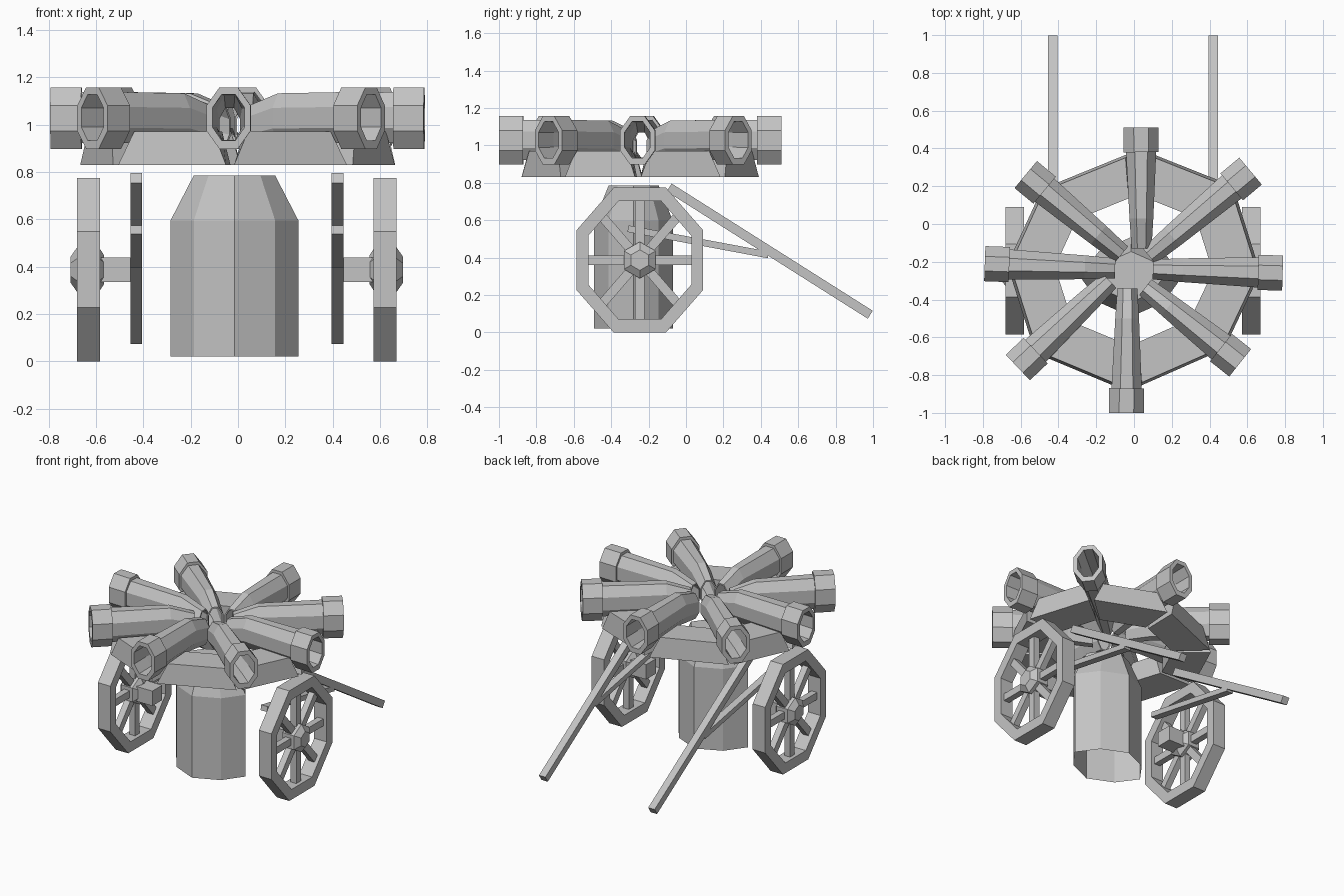
import bpy, bmesh, math
from mathutils import Vector

if "Cube" in bpy.data.objects:
    bpy.data.objects.remove(bpy.data.objects["Cube"], do_unlink=True)

grey = bpy.data.materials.new("plain_grey")
grey.use_nodes = True
grey.diffuse_color = (0.55, 0.55, 0.55, 1)
grey.node_tree.nodes["Principled BSDF"].inputs["Base Color"].default_value = (0.55, 0.55, 0.55, 1)


def finish(name, bm):
    """Turn a bmesh into a named flat-shaded object."""
    bmesh.ops.recalc_face_normals(bm, faces=bm.faces)
    mesh = bpy.data.meshes.new(name)
    bm.to_mesh(mesh)
    bm.free()
    mesh.materials.append(grey)
    obj = bpy.data.objects.new(name, mesh)
    bpy.context.collection.objects.link(obj)
    return obj


def loft(bm, rings, closed=False, open_start=False):
    """Skin a series of rings; closed joins the last to the first."""
    loops = [[bm.verts.new(p) for p in ring] for ring in rings]
    pairs = list(zip(loops, loops[1:]))
    if closed:
        pairs.append((loops[-1], loops[0]))
    else:
        bm.faces.new(loops[-1])
        if not open_start:
            bm.faces.new(loops[0])
    n = len(loops[0])
    for a, b in pairs:
        for i in range(n):
            j = (i + 1) % n
            bm.faces.new((a[i], a[j], b[j], b[i]))


def ngon(centre, u, v, turn=0.0, sides=8, odd=1.0):
    """Ring with half-axes u and v; turn is in steps, odd scales every second corner."""
    points = []
    for i in range(sides):
        a = math.tau * (i + turn) / sides
        points.append(centre + (u * math.cos(a) + v * math.sin(a)) * (odd if i % 2 else 1))
    return points


def bar(bm, a, b, u, v):
    """Box beam from a to b with half-sizes u and v."""
    loft(bm, [[p + u + v, p - u + v, p - u - v, p + u - v] for p in (a, b)])


X, Y, Z = Vector((1, 0, 0)), Vector((0, 1, 0)), Vector((0, 0, 1))
FLAT = 1 / math.cos(math.pi / 8)   # circumradius per unit half-width
hub_y, hub_z = -0.247, 0.387

# Central drum with tapered shoulder, open underneath
bm = bmesh.new()
drum = Vector((-0.015, -0.28, 0))
loft(bm, [ngon(drum + Z * z, X * r, Y * r * 0.78, odd=0.9)
          for z, r in ((0.02, 0.27), (0.595, 0.27), (0.785, 0.172))], open_start=True)
finish("drum", bm)

# Eight hollow gun barrels: breech and muzzle positions in plan
guns = [((0.04, -0.13), (0.037, 0.51)), ((0.08, -0.17), (0.617, 0.28)),
        ((0.10, -0.24), (0.787, -0.26)), ((0.06, -0.335), (0.562, -0.735)),
        ((-0.035, -0.34), (-0.04, -1.0)), ((-0.13, -0.30), (-0.615, -0.76)),
        ((-0.10, -0.235), (-0.79, -0.21)), ((-0.065, -0.16), (-0.573, 0.262))]
for k, (breech, muzzle) in enumerate(guns):
    a, b = Vector((*breech, 0)), Vector((*muzzle, 0))
    length = (b - a).length
    along = (b - a).normalized()
    side = along.cross(Z)
    # distance from breech, half-width, half-height, centre height
    sections = [(0, 0.053, 0.09, 0.99), (0.16, 0.063, 0.105, 1.027),
                (length - 0.13, 0.08, 0.107, 1.03),
                (length - 0.13, 0.093, 0.13, 1.027), (length, 0.093, 0.13, 1.027),
                (length, 0.068, 0.098, 1.03), (length - 0.13, 0.068, 0.095, 1.03),
                (0.16, 0.053, 0.094, 1.027), (0, 0.044, 0.08, 0.99)]
    bm = bmesh.new()
    loft(bm, [ngon(a + along * d + Z * z, side * w * FLAT, Z * h * FLAT, 0.5)
              for d, w, h, z in sections], closed=True)
    finish(f"gun_barrel_{k + 1}", bm)

# Flat-topped support panels between neighbouring barrels, with splayed ends
centre = Vector((0, -0.245, 0))
profile = [(0.85, 0.83, 0.035), (0.83, 0.97, 0.15), (0.53, 0.97, 0.15), (0.53, 0.83, 0.035)]
for k in range(8):
    p, q = [Vector((*guns[(k + s) % 8][1], 0)) - centre for s in (0, 1)]
    bm = bmesh.new()
    ends = []
    for first, last in ((p, q), (q, p)):
        ends.append([centre + first.lerp(last, t) * f + Z * z for f, z, t in profile])
    loft(bm, ends)
    finish(f"support_panel_{k + 1}", bm)

for name, s in (("left", 1), ("right", -1)):
    shift = -0.005
    hub = Vector((shift, hub_y, hub_z))
    inner, outer = X * s * 0.578, X * s * 0.675

    # Eight-sided wheel rim
    bm = bmesh.new()
    ry, rz = Y * 0.338 * FLAT, Z * 0.387 * FLAT
    loft(bm, [ngon(hub + x, ry * f, rz * f, 0.5)
              for x, f in ((inner, 1), (outer, 1), (outer, 0.815), (inner, 0.815))],
         closed=True)
    finish(f"{name}_wheel_rim", bm)

    # Spokes
    bm = bmesh.new()
    mid = hub + X * s * 0.627
    for i in range(8):
        a = math.tau * i / 8
        tip = Y * 0.29 * math.cos(a) + Z * 0.335 * math.sin(a)
        across = tip.normalized().cross(X)
        bar(bm, mid, mid + tip, across * 0.025, X * 0.022)
    finish(f"{name}_wheel_spokes", bm)

    # Bulging six-sided hub
    bm = bmesh.new()
    loft(bm, [ngon(hub + X * s * x, Y * r, Z * r, 0.5, sides=6)
              for x, r in ((0.56, 0.06), (0.585, 0.098), (0.672, 0.098), (0.702, 0.055))])
    finish(f"{name}_hub", bm)

    # Axle stub
    bm = bmesh.new()
    bar(bm, hub + X * s * 0.45, hub + X * s * 0.58, Y * 0.055, Z * 0.052)
    finish(f"{name}_axle", bm)

    # Long pull shaft and its brace
    for part, start, end, thick in (("shaft", (-0.09, 0.775), (0.985, 0.095), 0.025),
                                    ("brace", (-0.31, 0.555), (0.44, 0.415), 0.018)):
        a, b = [Vector((shift + s * 0.425, *p)) for p in (start, end)]
        up = X.cross(b - a).normalized()
        bm = bmesh.new()
        bar(bm, a, b, X * 0.025, up * thick)
        finish(f"{name}_{part}", bm)
